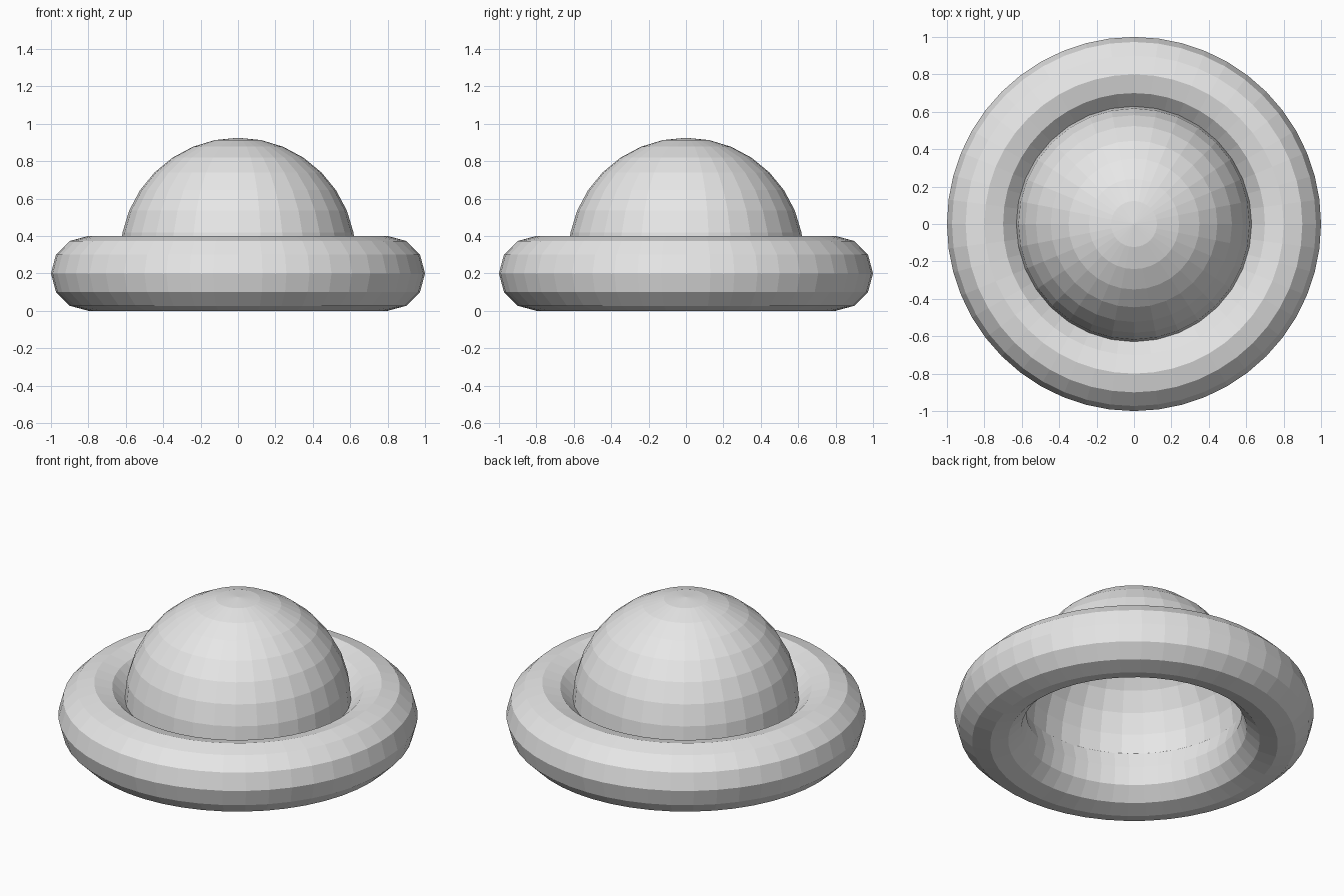
import bpy, bmesh

if "Cube" in bpy.data.objects:
    bpy.data.objects.remove(bpy.data.objects["Cube"])

grey = bpy.data.materials.new("light_grey")
grey.diffuse_color = (0.8, 0.8, 0.8, 1.0)
grey.use_nodes = True
grey.node_tree.nodes["Principled BSDF"].inputs["Base Color"].default_value = grey.diffuse_color

# Ring base: faceted torus lying on the ground
bpy.ops.mesh.primitive_torus_add(major_radius=0.8, minor_radius=0.2,
                                 major_segments=48, minor_segments=12,
                                 location=(0, 0, 0.2))
ring = bpy.context.object
ring.name = "ring_base"
ring.data.materials.append(grey)

# Dome: upper half of a faceted sphere, open underneath
mesh = bpy.data.meshes.new("dome")
bm = bmesh.new()
bmesh.ops.create_uvsphere(bm, u_segments=32, v_segments=16, radius=0.63)
bmesh.ops.delete(bm, geom=[v for v in bm.verts if v.co.z < -0.01], context='VERTS')
bm.to_mesh(mesh)
bm.free()
mesh.materials.append(grey)
dome = bpy.data.objects.new("dome", mesh)
dome.location.z = 0.295
bpy.context.collection.objects.link(dome)
